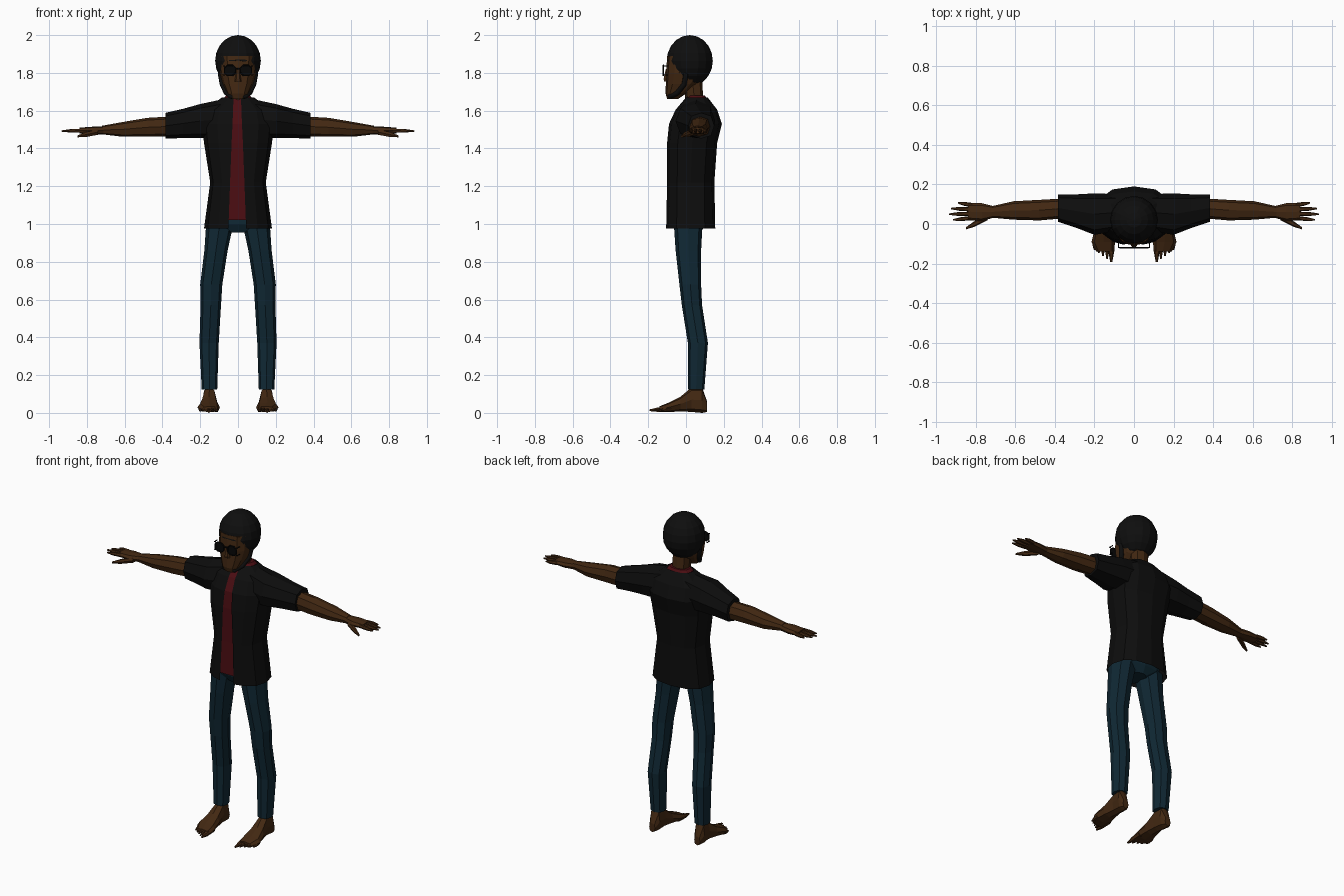
import bpy
import bmesh
from math import cos, sin, pi, copysign
from mathutils import Vector

default_cube = bpy.data.objects.get("Cube")
if default_cube:
    bpy.data.objects.remove(default_cube, do_unlink=True)


def make_material(name, colour):
    mat = bpy.data.materials.new(name)
    mat.use_nodes = True
    rgba = (*colour, 1)
    mat.diffuse_color = rgba
    mat.node_tree.nodes["Principled BSDF"].inputs["Base Color"].default_value = rgba
    return mat


skin = make_material("brown skin", (.055, .021, .006))
denim = make_material("dark blue denim", (.005, .021, .034))
red = make_material("dark red cloth", (.07, .004, .006))
black = make_material("black cloth", (.004, .004, .004))
hair_black = make_material("black hair", (.0045, .0045, .0045))
glass = make_material("black glass", (.002, .002, .002))


def finish(name, bm, mat):
    """Turn a bmesh into a named object with one material."""
    bmesh.ops.recalc_face_normals(bm, faces=bm.faces)
    mesh = bpy.data.meshes.new(name)
    bm.to_mesh(mesh)
    bm.free()
    mesh.materials.append(mat)
    obj = bpy.data.objects.new(name, mesh)
    bpy.context.collection.objects.link(obj)
    return obj


def rounded(angle, power=.8):
    """Point on a slightly boxy unit circle."""
    c, s = cos(angle), sin(angle)
    return copysign(abs(c) ** power, c), copysign(abs(s) ** power, s)


def bridge(bm, rings, closed=True):
    count = len(rings[0])
    for low, high in zip(rings, rings[1:]):
        for i in range(count if closed else count - 1):
            j = (i + 1) % count
            bm.faces.new((low[i], low[j], high[j], high[i]))


def loft(name, axis, sections, mat, sides=8, flip=1):
    """Sections are (position on axis, min and max of the two other axes)."""
    bm = bmesh.new()
    rings = []
    for t, a0, a1, b0, b1 in sections:
        ring = []
        for i in range(sides):
            u, v = rounded(2 * pi * i / sides)
            co = [(a0 + a1 + u * (a1 - a0)) / 2, (b0 + b1 + v * (b1 - b0)) / 2]
            co.insert("xyz".index(axis), t)
            co[0] *= flip
            ring.append(bm.verts.new(co))
        rings.append(ring)
    bridge(bm, rings)
    bm.faces.new(rings[0])
    bm.faces.new(rings[-1])
    return finish(name, bm, mat)


def digit(name, axis, start, end, radius, mat, flip):
    """Tapered finger or toe between two points."""
    k = "xyz".index(axis)
    sections = []
    for f, size in ((0, 1), (.6, .9), (1, .35)):
        p = list(Vector(start).lerp(Vector(end), f))
        t = p.pop(k)
        r = radius * size
        sections.append((t, p[0] - r, p[0] + r, p[1] - r, p[1] + r))
    return loft(name, axis, sections, mat, 6, flip)


def tube(name, points, radius, mat, cyclic=False):
    """Thin tube along a polyline, stored as a mesh."""
    curve = bpy.data.curves.new(name, "CURVE")
    curve.dimensions = "3D"
    curve.bevel_depth = radius
    curve.bevel_resolution = 1
    curve.use_fill_caps = True
    spline = curve.splines.new("POLY")
    spline.points.add(len(points) - 1)
    for point, co in zip(spline.points, points):
        point.co = (*co, 1)
    spline.use_cyclic_u = cyclic
    temp = bpy.data.objects.new(name + " path", curve)
    bpy.context.collection.objects.link(temp)
    bpy.context.view_layer.update()
    bm = bmesh.new()
    bm.from_mesh(temp.evaluated_get(bpy.context.evaluated_depsgraph_get()).to_mesh())
    bpy.data.objects.remove(temp, do_unlink=True)
    return finish(name, bm, mat)


# Open shirt: height, half width, front, back, half gap at the front
shirt_rows = [
    (.975, .18, -.105, .155, .047), (1.22, .147, -.1, .15, .038),
    (1.43, .18, -.1, .165, .03), (1.53, .19, -.09, .19, .025),
    (1.605, .17, -.055, .165, .022), (1.67, .085, .0, .115, .02)]
bm = bmesh.new()
rings = []
for z, half, front, back, gap in shirt_rows:
    ring = []
    for i in range(13):
        u, v = rounded(2 * pi * i / 12 - pi / 2)
        x = half * u
        if i in (0, 12):
            x = gap if i == 0 else -gap
            x -= .004
        ring.append(bm.verts.new((x, (front + back + v * (back - front)) / 2, z)))
    rings.append(ring)
bridge(bm, rings, closed=False)
finish("shirt", bm, black)

# Red undershirt strip behind the opening, and its collar
bm = bmesh.new()
strip = []
for z, half, front, back, gap in shirt_rows:
    strip.append([bm.verts.new((s * (gap + .012) - .004, front + .007, max(z, 1.02)))
                  for s in (-1, 1)])
bridge(bm, strip, closed=False)
finish("undershirt_front", bm, red)
loft("undershirt_collar", "z", [
    (1.6, -.1, .1, -.02, .13), (1.668, -.076, .076, .006, .108),
    (1.68, -.062, .062, .012, .1)], red, 12)

# Jeans seat
loft("jeans_seat", "z", [
    (.955, -.05, .05, -.05, .08), (1, -.155, .155, -.07, .1),
    (1.1, -.13, .13, -.07, .11)], denim, 12)

for flip, label in ((1, "left_"), (-1, "right_")):
    # Sleeve and arm
    loft(label + "sleeve", "x", [
        (.06, -.03, .15, 1.45, 1.665), (.2, -.055, .155, 1.455, 1.635),
        (.29, -.02, .15, 1.455, 1.61), (.385, .012, .15, 1.452, 1.588)],
        black, 8, flip)
    loft(label + "arm", "x", [
        (.34, .03, .13, 1.465, 1.57), (.48, .018, .122, 1.462, 1.562),
        (.61, .022, .115, 1.462, 1.54), (.72, .032, .09, 1.475, 1.52)],
        skin, 8, flip)
    # Hand with fingers and thumb
    loft(label + "palm", "x", [
        (.7, .035, .088, 1.475, 1.518), (.77, .015, .105, 1.475, 1.515),
        (.84, .02, .105, 1.48, 1.51)], skin, 8, flip)
    for i, tip in enumerate((.915, .935, .925, .89)):
        y = .03 + .022 * i
        digit(f"{label}finger_{i + 1}", "x", (.82, y, 1.495),
              (tip, y * 1.3 - .018, 1.492), .011, skin, flip)
    digit(label + "thumb", "x", (.74, .035, 1.487), (.85, -.022, 1.464),
          .016, skin, flip)
    # Leg
    loft(label + "jeans_leg", "z", [
        (.125, .11, .192, .01, .097), (.37, .102, .204, .01, .116),
        (.57, .09, .198, -.022, .085), (.68, .083, .2, -.035, .08),
        (.86, .055, .178, -.055, .08), (1.01, .022, .168, -.065, .088)],
        denim, 8, flip)
    # Foot with toes
    loft(label + "foot", "y", [
        (.112, .135, .175, .005, .06), (.085, .12, .188, 0, .135),
        (.03, .117, .185, .005, .135), (-.03, .107, .2, .008, .085),
        (-.09, .096, .215, .004, .055), (-.14, .1, .19, .004, .035)],
        skin, 8, flip)
    for i in range(5):
        x = .115 + .021 * i
        digit(f"{label}toe_{i + 1}", "y", (x, -.08, .022),
              (x, -.192 + .015 * i, .014), .015 if i == 0 else .011, skin, flip)

# Neck and head
loft("neck", "z", [
    (1.58, -.06, .06, 0, .11), (1.68, -.05, .05, -.005, .09),
    (1.78, -.052, .052, -.02, .085)], skin)
loft("head", "z", [
    (1.663, -.035, .035, -.1, -.04), (1.69, -.057, .057, -.108, .0),
    (1.74, -.08, .08, -.107, .06), (1.8, -.097, .097, -.105, .095),
    (1.89, -.1, .1, -.1, .11)], skin, 12)
loft("nose", "z", [
    (1.755, -.018, .018, -.118, -.09), (1.768, -.016, .016, -.12, -.09),
    (1.82, -.007, .007, -.108, -.09)], skin, 6)

# Hair: a ball cut by a sloping plane above the face
bm = bmesh.new()
bmesh.ops.create_uvsphere(bm, u_segments=16, v_segments=10, radius=1)
bmesh.ops.scale(bm, vec=(.121, .122, .136), verts=bm.verts)
bmesh.ops.translate(bm, vec=(0, .02, 1.864), verts=bm.verts)
cut = bmesh.ops.bisect_plane(
    bm, geom=bm.verts[:] + bm.edges[:] + bm.faces[:],
    plane_co=(0, -.1, 1.865), plane_no=(0, -1, -1), clear_outer=True)
bmesh.ops.contextual_create(
    bm, geom=[g for g in cut["geom_cut"] if isinstance(g, bmesh.types.BMEdge)])
finish("hair", bm, hair_black)

# Beard along the jaw
half_jaw = [(.094, -.0, 1.8), (.083, -.01, 1.74), (.062, -.045, 1.695)]
chin = [(.036, -.085, 1.675), (-.036, -.085, 1.675)]
tube("beard", half_jaw + chin + [(-x, y, z) for x, y, z in reversed(half_jaw)],
     .014, hair_black)

# Glasses
for s, label in ((1, "left_"), (-1, "right_")):
    outline = []
    for i in range(8):
        u, v = rounded(2 * pi * (i + .5) / 8)
        outline.append((s * .043 + .031 * u, -.12, 1.813 + .029 * v))
    tube(label + "rim", outline, .004, glass, cyclic=True)
    bm = bmesh.new()
    bm.faces.new([bm.verts.new(co) for co in outline])
    finish(label + "lens", bm, glass)
    for z in (1.79, 1.837):
        tube(label + "hinge", [(s * .07, -.12, z), (s * .078, -.12, z),
                               (s * .078, -.095, z)], .003, glass)
tube("bridge", [(-.014, -.12, 1.822), (.014, -.12, 1.822)], .004, glass)
